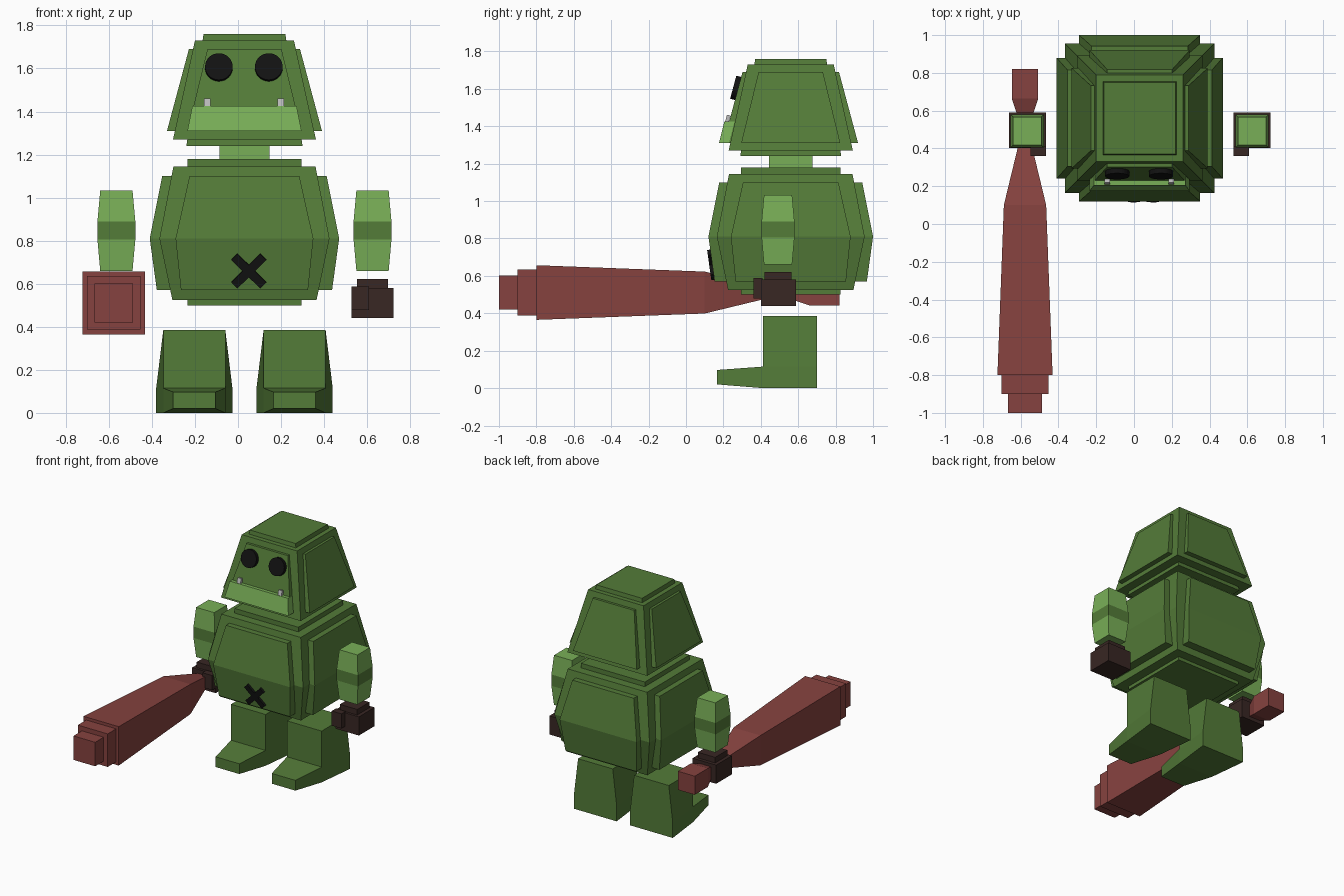
import bpy, bmesh, math
from mathutils import Matrix, Vector

if "Cube" in bpy.data.objects:
    bpy.data.objects.remove(bpy.data.objects["Cube"])

CX, CY = 0.03, 0.56   # axis of the figure


def material(name, rgb):
    m = bpy.data.materials.new(name)
    m.diffuse_color = (*rgb, 1)
    m.use_nodes = True
    m.node_tree.nodes["Principled BSDF"].inputs["Base Color"].default_value = m.diffuse_color
    return m


GREEN = material("green", (0.088, 0.20, 0.04))
LIGHT = material("light_green", (0.19, 0.43, 0.095))
BROWN = material("dark_brown", (0.04, 0.02, 0.017))
RED = material("red_wood", (0.24, 0.055, 0.05))
BLACK = material("black", (0.006, 0.006, 0.006))
GREY = material("grey", (0.5, 0.5, 0.5))


def finish(name, bm, mat):
    bmesh.ops.recalc_face_normals(bm, faces=bm.faces)
    me = bpy.data.meshes.new(name)
    bm.to_mesh(me)
    bm.free()
    me.materials.append(mat)
    ob = bpy.data.objects.new(name, me)
    bpy.context.collection.objects.link(ob)
    return ob


def add_loft(bm, rings):
    """Skin a list of closed rings and cap both ends."""
    vs = [[bm.verts.new(p) for p in r] for r in rings]
    n = len(rings[0])
    for a, b in zip(vs, vs[1:]):
        for i in range(n):
            bm.faces.new((a[i], a[(i + 1) % n], b[(i + 1) % n], b[i]))
    bm.faces.new(vs[0])
    bm.faces.new(vs[-1])


def zring(x, y, z, hx, hy):
    return [(x - hx, y - hy, z), (x + hx, y - hy, z), (x + hx, y + hy, z), (x - hx, y + hy, z)]


def yring(x, y, z, hx, hz):
    return [(x - hx, y, z - hz), (x + hx, y, z - hz), (x + hx, y, z + hz), (x - hx, y, z + hz)]


def loft(name, rings, mat):
    bm = bmesh.new()
    add_loft(bm, rings)
    return finish(name, bm, mat)


def box(name, x0, x1, y0, y1, z0, z1, mat):
    c = ((x0 + x1) / 2, (y0 + y1) / 2, (x1 - x0) / 2, (y1 - y0) / 2)
    return loft(name, [zring(c[0], c[1], z, c[2], c[3]) for z in (z0, z1)], mat)


def tilted_box(name, loc, size, rot, mat):
    bm = bmesh.new()
    bmesh.ops.create_cube(bm, size=1, matrix=Matrix.Translation(loc) @ rot @ Matrix.Diagonal((*size, 1)))
    return finish(name, bm, mat)


def panelled(name, core, panel, caps):
    """Tapered square block with a raised panel on each of its six sides."""
    bm = bmesh.new()
    add_loft(bm, [zring(CX, CY, z, h, h) for z, h in core])
    add_loft(bm, [zring(CX, CY, z, out, w) for z, out, w in panel])
    add_loft(bm, [zring(CX, CY, z, w, out) for z, out, w in panel])
    add_loft(bm, [zring(CX, CY, z, h, h) for z, h in caps])
    return finish(name, bm, GREEN)


# body, neck and head
panelled("body", [(0.525, 0.335), (0.81, 0.395), (1.145, 0.33)],
         [(0.57, 0.407, 0.295), (0.81, 0.44, 0.32), (1.10, 0.382, 0.255)],
         [(0.50, 0.265), (1.18, 0.265)])
loft("neck", [zring(CX, CY, z, 0.117, 0.117) for z in (1.15, 1.27)], LIGHT)
panelled("head", [(1.27, 0.332), (1.73, 0.23)],
         [(1.31, 0.36, 0.265), (1.69, 0.258, 0.172)],
         [(1.24, 0.27), (1.76, 0.19)])

# face: eyes, jaw and teeth lie on the sloped front
slope = Matrix.Rotation(math.radians(75), 4, 'X')
for s, side in ((-1, "left"), (1, "right")):
    bm = bmesh.new()
    bmesh.ops.create_cone(bm, cap_ends=True, segments=32, radius1=0.064, radius2=0.064, depth=0.03,
                          matrix=Matrix.Translation((0.027 + s * 0.116, 0.267, 1.605)) @ slope)
    finish(side + "_eye", bm, BLACK)
    tilted_box(side + "_tooth", (0.028 + s * 0.17, 0.221, 1.43), (0.03, 0.06, 0.02), slope, GREY)
loft("jaw", [zring(CX, 0.203, 1.31, 0.265, 0.027), zring(CX, 0.232, 1.425, 0.242, 0.027)], LIGHT)

# belly cross
belly = Matrix.Rotation(math.radians(98), 4, 'X')
for i, a in enumerate((45, -45)):
    tilted_box("belly_cross_bar_%d" % (i + 1), (0.05, 0.139, 0.66), (0.19, 0.04, 0.03),
               belly @ Matrix.Rotation(math.radians(a), 4, 'Z'), BLACK)

for s, side in ((-1, "left"), (1, "right")):
    # arm: light ends with a darker band
    ax, ay = CX + s * 0.595, 0.492
    bands = [(0.66, 0.075), (0.805, 0.088), (0.89, 0.088), (1.033, 0.075)]
    for part, k, mat in (("forearm", 0, LIGHT), ("arm_band", 1, GREEN), ("upper_arm", 2, LIGHT)):
        loft(side + "_" + part, [zring(ax, ay, z, h, h) for z, h in bands[k:k + 2]], mat)
    # fist: palm, cuff and thumb
    box(side + "_fist", ax - 0.098, ax + 0.098, 0.402, 0.589, 0.44, 0.58, BROWN)
    box(side + "_cuff", ax - 0.072, ax + 0.072, 0.42, 0.564, 0.57, 0.622, BROWN)
    tx = ax - s * 0.0575
    box(side + "_thumb", tx - 0.0405, tx + 0.0405, 0.36, 0.41, 0.478, 0.588, BROWN)
    # leg flares towards the heel, foot tapers towards the toe
    lx = CX + s * 0.233

    def leg_ring(z, front, back):
        return [(lx - front, 0.412, z), (lx + front, 0.412, z), (lx + back, 0.70, z), (lx - back, 0.70, z)]

    bm = bmesh.new()
    add_loft(bm, [leg_ring(0, 0.144, 0.177), leg_ring(0.115, 0.144, 0.177), leg_ring(0.385, 0.144, 0.144)])
    add_loft(bm, [yring(lx, 0.412, 0.0575, 0.144, 0.0575), yring(lx, 0.165, 0.0585, 0.098, 0.0385)])
    finish(side + "_leg", bm, GREEN)

# club held in the left fist
club = [(-1, 0.09), (-0.9, 0.09), (-0.9, 0.124), (-0.8, 0.124), (-0.8, 0.146), (0.10, 0.112),
        (0.41, 0.037), (0.59, 0.045), (0.665, 0.07), (0.82, 0.07)]
loft("club", [yring(-0.577, y, 0.511, h, h) for y, h in club], RED)
